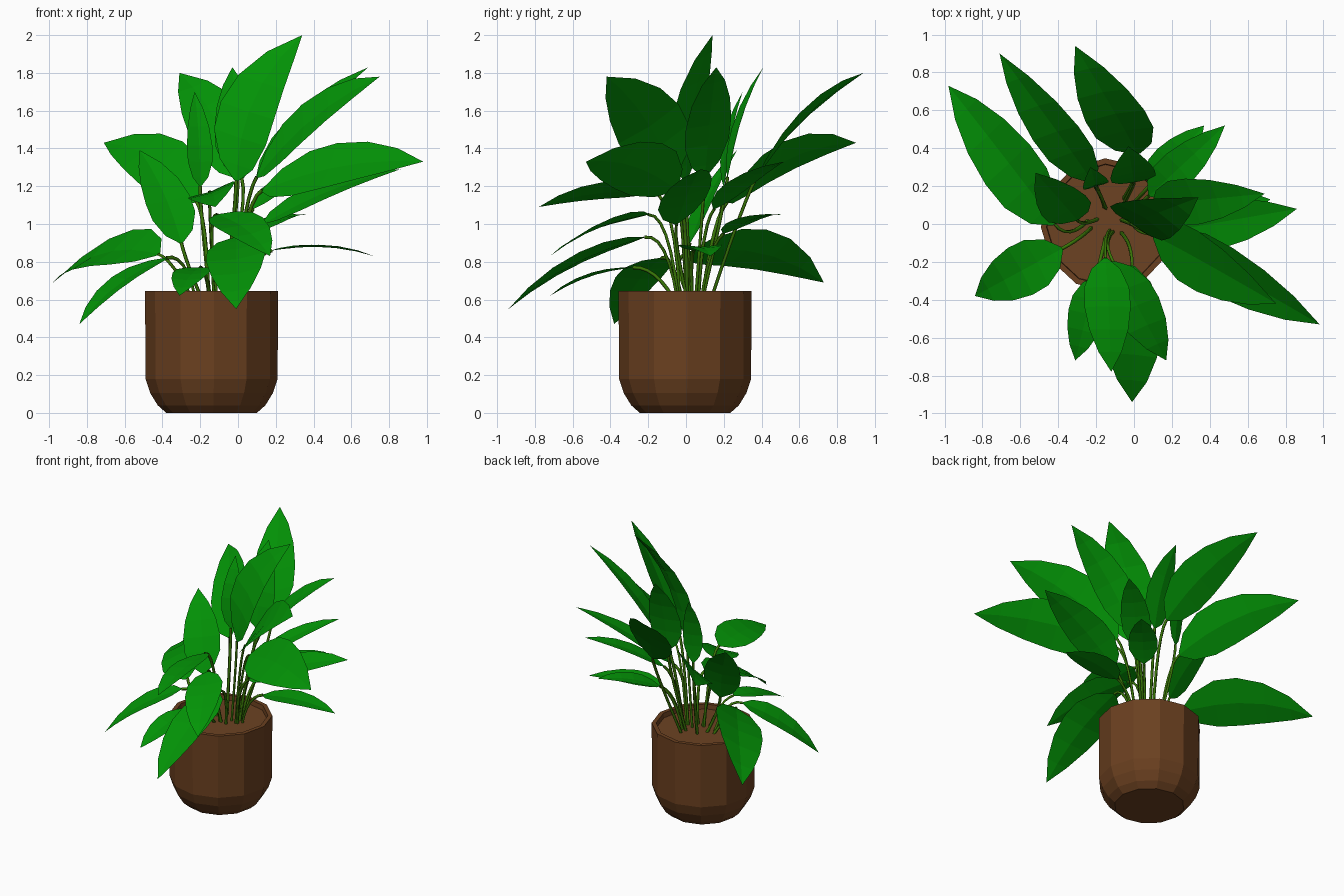
import bpy, bmesh, math
from mathutils import Vector

if "Cube" in bpy.data.objects:
    bpy.data.objects.remove(bpy.data.objects["Cube"])


def material(name, rgb):
    m = bpy.data.materials.new(name)
    m.diffuse_color = (*rgb, 1)
    m.use_nodes = True
    m.node_tree.nodes["Principled BSDF"].inputs["Base Color"].default_value = m.diffuse_color
    return m


LEAF = material("leaf green", (0.001, 0.30, 0.002))
STEM = material("stem green", (0.04, 0.18, 0.002))
POT = material("pot brown", (0.145, 0.051, 0.014))
SOIL = material("soil brown", (0.15, 0.055, 0.016))
CENTRE = Vector((-0.14, -0.005, 0))
UP = Vector((0, 0, 1))


def add_object(name, bm, mat):
    me = bpy.data.meshes.new(name)
    bm.to_mesh(me)
    bm.free()
    me.materials.append(mat)
    ob = bpy.data.objects.new(name, me)
    bpy.context.collection.objects.link(ob)
    return ob


def lathe(name, profile, sides, mat, cap_first=False, cap_last=False):
    bm = bmesh.new()
    rings = []
    for r, z in profile:
        ring = []
        for i in range(sides):
            a = 2 * math.pi * i / sides + math.radians(2)
            ring.append(bm.verts.new(CENTRE + Vector((r * math.cos(a), r * math.sin(a), z))))
        rings.append(ring)
    for lo, hi in zip(rings, rings[1:]):
        for i in range(sides):
            j = (i + 1) % sides
            bm.faces.new((lo[i], lo[j], hi[j], hi[i]))
    if cap_first:
        bm.faces.new(rings[0][::-1])
    if cap_last:
        bm.faces.new(rings[-1])
    return add_object(name, bm, mat)


# Pot with rounded foot and a thin rim, then the soil disc
lathe("pot", [(0.24, 0), (0.285, 0.04), (0.325, 0.105), (0.35, 0.18), (0.352, 0.645),
              (0.322, 0.645), (0.318, 0.60)], 12, POT, cap_first=True)
lathe("soil", [(0.319, 0.59), (0.319, 0.61)], 12, SOIL, cap_last=True)

# Blade outline: position along the midrib, share of the half width
OUTLINE = [(0.0, 0.08), (0.09, 0.62), (0.25, 0.97), (0.42, 1.0), (0.62, 0.84), (0.82, 0.5), (1.0, 0.0)]


def leaf(name, base, tip, half_width, roll, arch):
    base, tip = Vector(base), Vector(tip)
    span = tip - base
    d = span.normalized()
    flat_side = d.cross(UP).normalized()
    flat_up = flat_side.cross(d)
    r = math.radians(roll)
    side = flat_side * math.cos(r) + flat_up * math.sin(r)
    up = side.cross(d)
    bulge = arch * span.length

    # Blade: three columns of points, arched and slightly folded at the midrib
    bm = bmesh.new()
    rows = []
    for t, w in OUTLINE:
        mid = base + span * t + flat_up * (4 * bulge * t * (1 - t))
        if w == 0:
            rows.append([bm.verts.new(mid)])
            continue
        s = side * half_width * w
        fold = up * (0.05 * half_width * w)
        rows.append([bm.verts.new(mid - s + fold), bm.verts.new(mid - fold), bm.verts.new(mid + s + fold)])
    for a, b in zip(rows, rows[1:]):
        for i in (0, 1):
            if len(b) == 3:
                bm.faces.new((a[i], a[i + 1], b[i + 1], b[i]))
            else:
                bm.faces.new((a[i], a[i + 1], b[0]))
    add_object(name + "_blade", bm, LEAF)

    # Stem: thin tube from the soil, bending into the blade
    foot = Vector((-0.11 + 0.42 * (base.x + 0.11), 0.03 + 0.3 * (base.y - 0.03), 0.60))
    tangent = (span + flat_up * 4 * bulge).normalized()
    bend = base - tangent * 0.12
    bend.z = max(bend.z, 0.7)
    cu = bpy.data.curves.new(name + "_stem", 'CURVE')
    cu.dimensions = '3D'
    cu.bevel_depth = 0.01
    cu.bevel_resolution = 0
    sp = cu.splines.new('POLY')
    n = 6
    sp.points.add(n)
    for i in range(n + 1):
        t = i / n
        p = foot * (1 - t) ** 2 + bend * (2 * t * (1 - t)) + base * t * t
        sp.points[i].co = (*p, 1)
    cu.materials.append(STEM)
    ob = bpy.data.objects.new(name + "_stem", cu)
    bpy.context.collection.objects.link(ob)


# Leaves: blade base, blade tip, half width, roll in degrees, arch
upright = [
    ((-0.01, 0.00, 1.23), (0.34, 0.14, 2.00), 0.175, -38, 0.12),
    ((0.10, 0.10, 1.25), (0.69, 0.16, 1.83), 0.13, -18, 0.06),
    ((0.10, -0.06, 1.25), (0.75, -0.42, 1.78), 0.19, -42, 0.07),
    ((0.00, 0.22, 1.25), (-0.03, 0.41, 1.83), 0.12, 0, 0.06),
    ((0.02, 0.37, 1.24), (-0.31, 0.94, 1.80), 0.17, 28, 0.07),
    ((-0.20, 0.20, 1.20), (-0.23, 0.30, 1.70), 0.07, 0, 0.06),
    ((-0.22, 0.22, 1.12), (-0.71, 0.90, 1.43), 0.165, 44, 0.09),
    ((-0.30, 0.02, 0.90), (-0.52, 0.27, 1.39), 0.13, 20, 0.06),
    ((0.08, 0.15, 1.08), (0.48, 0.52, 1.33), 0.10, 0, 0.06),
]
drooping = [
    ((-0.42, 0.00, 0.84), (-0.98, 0.73, 0.69), 0.185, 32, 0.10),
    ((-0.38, -0.13, 0.82), (-0.84, -0.38, 0.47), 0.14, 0, 0.08),
    ((-0.20, -0.28, 0.77), (-0.31, -0.72, 0.62), 0.10, 0, 0.07),
    ((-0.15, -0.18, 1.17), (-0.12, -0.78, 1.09), 0.13, -20, 0.06),
    ((-0.01, -0.22, 0.93), (-0.01, -0.94, 0.55), 0.16, -10, 0.07),
    ((-0.11, -0.20, 1.05), (0.17, -0.72, 0.83), 0.13, -15, 0.07),
    ((0.13, -0.05, 1.18), (0.98, -0.53, 1.33), 0.18, -43, 0.06),
    ((0.13, -0.05, 1.00), (0.86, 0.08, 1.29), 0.14, -15, 0.05),
    ((0.08, 0.20, 0.95), (0.37, 0.52, 1.05), 0.10, 0, 0.07),
    ((0.18, 0.04, 0.86), (0.72, 0.13, 0.83), 0.11, 0, 0.07),
]
for i, spec in enumerate(upright):
    leaf(f"upright_leaf_{i + 1}", *spec)
for i, spec in enumerate(drooping):
    leaf(f"drooping_leaf_{i + 1}", *spec)
